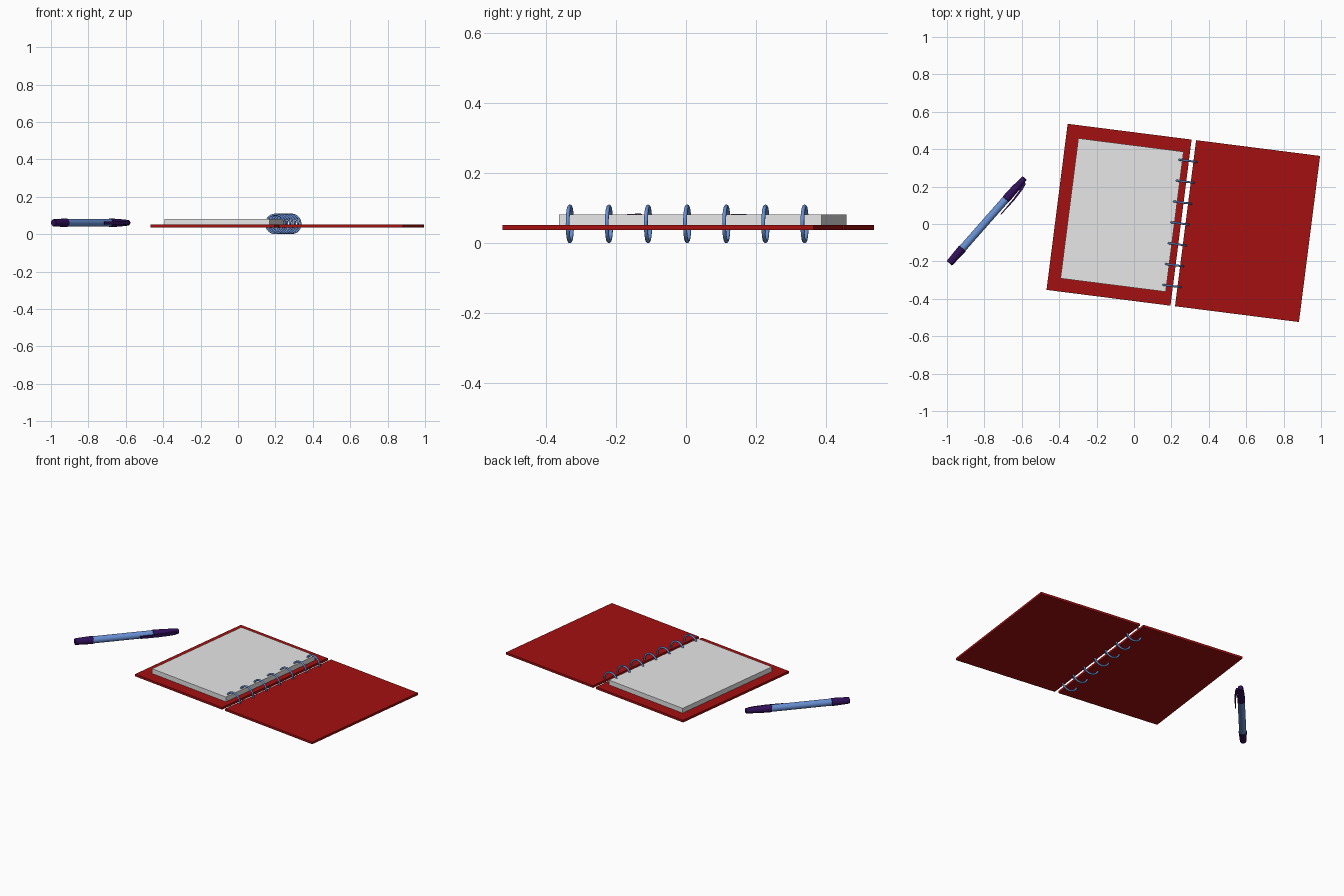
import bpy, bmesh, math
from mathutils import Matrix

if "Cube" in bpy.data.objects:
    bpy.data.objects.remove(bpy.data.objects["Cube"])


def mat(name, rgb):
    m = bpy.data.materials.new(name)
    m.diffuse_color = (*rgb, 1)
    m.use_nodes = True
    m.node_tree.nodes["Principled BSDF"].inputs["Base Color"].default_value = m.diffuse_color
    return m


RED = mat("cover red", (0.37, 0.005, 0.005))
PAPER = mat("paper grey", (0.8, 0.8, 0.8))
BLUE = mat("metallic blue", (0.14, 0.28, 0.66))
PURPLE = mat("dark purple", (0.03, 0.005, 0.1))

BOOK = Matrix.Rotation(math.radians(-7.25), 4, 'Z')
PEN = Matrix.Translation((-0.786, 0.018, 0.061)) @ Matrix.Rotation(math.radians(48.6), 4, 'Z')


def make(name, bm, material, frame, smooth=False):
    bmesh.ops.recalc_face_normals(bm, faces=bm.faces)
    me = bpy.data.meshes.new(name)
    bm.to_mesh(me)
    bm.free()
    me.materials.append(material)
    ob = bpy.data.objects.new(name, me)
    ob.matrix_world = frame
    bpy.context.collection.objects.link(ob)
    if smooth:
        bpy.ops.object.select_all(action='DESELECT')
        ob.select_set(True)
        bpy.context.view_layer.objects.active = ob
        bpy.ops.object.shade_smooth_by_angle(angle=math.radians(40))
    return ob


def box(name, centre, size, material):
    bm = bmesh.new()
    bmesh.ops.create_cube(bm, size=1, matrix=Matrix.Translation(centre) @ Matrix.Diagonal((*size, 1)))
    return make(name, bm, material, BOOK)


def lathe(name, profile, material, n=32):
    # (position along pen, radius) pairs turned around the pen axis, ends closed
    bm = bmesh.new()
    rings = [[bm.verts.new((x, r * math.cos(2 * math.pi * i / n), r * math.sin(2 * math.pi * i / n)))
              for i in range(n)] for x, r in profile]
    for a, b in zip(rings, rings[1:]):
        for i in range(n):
            j = (i + 1) % n
            bm.faces.new((a[i], a[j], b[j], b[i]))
    bm.faces.new(rings[0])
    bm.faces.new(rings[-1])
    return make(name, bm, material, PEN, True)


def torus(name, centre, major, minor, n=40, k=10):
    # ring standing upright in the XZ plane
    bm = bmesh.new()
    grid = []
    for i in range(n):
        a = 2 * math.pi * i / n
        row = []
        for j in range(k):
            b = 2 * math.pi * j / k
            r = major + minor * math.cos(b)
            row.append(bm.verts.new((centre[0] + r * math.cos(a), centre[1] + minor * math.sin(b),
                                     centre[2] + r * math.sin(a))))
        grid.append(row)
    for i in range(n):
        for j in range(k):
            p, q = grid[i], grid[(i + 1) % n]
            bm.faces.new((p[j], p[(j + 1) % k], q[(j + 1) % k], q[j]))
    return make(name, bm, BLUE, BOOK, True)


# notebook covers and page block
box("left_cover", (-0.0855, 0.039, 0.044), (0.668, 0.895, 0.014), RED)
box("right_cover", (0.607, 0.039, 0.044), (0.668, 0.895, 0.014), RED)
box("page_block", (-0.0695, 0.0395, 0.0655), (0.567, 0.755, 0.031), PAPER)

# binding rings
for i in range(7):
    torus(f"binding_ring_{i + 1}", (0.240, 0.034 + (i - 3) * 0.1125, 0.055), 0.0495, 0.0055)

# pen
lathe("pen_end_cap", [(-0.304, 0.016), (-0.301, 0.019), (-0.2, 0.0235), (-0.198, 0.021)], PURPLE)
lathe("pen_barrel", [(-0.202, 0.0205), (0.155, 0.0205)], BLUE)
lathe("pen_top_cap", [(0.152, 0.0205), (0.154, 0.0225), (0.22, 0.021), (0.301, 0.015), (0.304, 0.012)], PURPLE)

# pen clip: bent strip beside the cap
bm = bmesh.new()
outline = [(0.29, -0.008), (0.284, -0.026), (0.25, -0.033), (0.18, -0.038), (0.12, -0.037),
           (0.075, -0.035), (0.072, -0.031), (0.12, -0.030), (0.18, -0.029), (0.235, -0.023), (0.25, -0.008)]
face = bm.faces.new([bm.verts.new((x, y, -0.008)) for x, y in outline])
ext = bmesh.ops.extrude_face_region(bm, geom=[face])
bmesh.ops.translate(bm, vec=(0, 0, 0.016), verts=[v for v in ext["geom"] if isinstance(v, bmesh.types.BMVert)])
make("pen_clip", bm, PURPLE, PEN)
